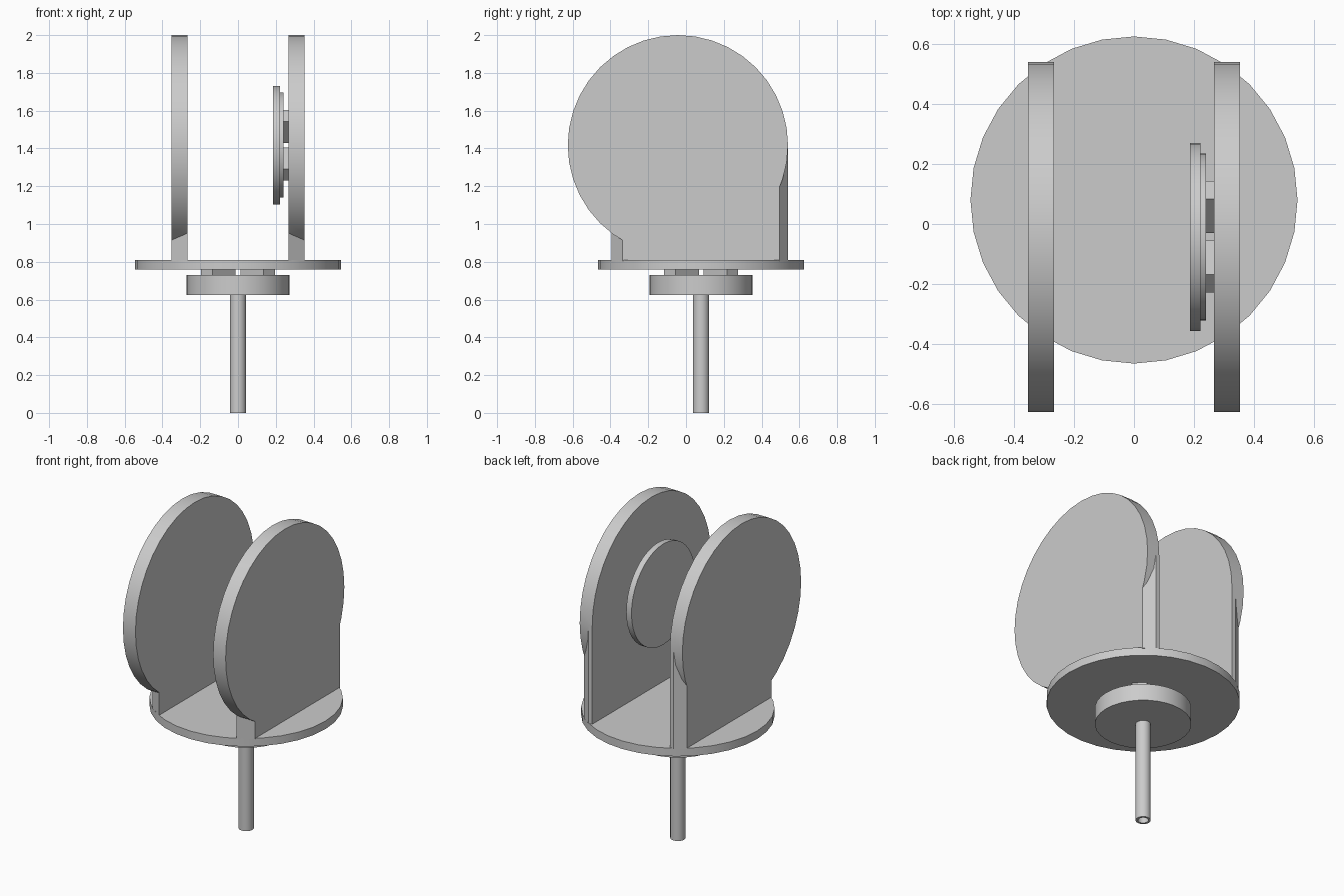
import bpy, bmesh, math
from mathutils import Matrix, Vector

cube = bpy.data.objects.get("Cube")
if cube:
    bpy.data.objects.remove(cube, do_unlink=True)

# One grey for every part
grey = bpy.data.materials.new("plain_grey")
grey.use_nodes = True
colour = (0.6, 0.6, 0.6, 1)
grey.diffuse_color = colour
grey.node_tree.nodes["Principled BSDF"].inputs["Base Color"].default_value = colour

BASE_Y, BASE_R = 0.08, 0.545
DISC_Y, DISC_Z, DISC_R = -0.043, 1.417, 0.583
PLATE_IN, PLATE_OUT = 0.267, 0.353
SIDEWAYS = Matrix.Rotation(math.radians(90), 4, "Y")


def finish(name, bm):
    bmesh.ops.recalc_face_normals(bm, faces=bm.faces)
    mesh = bpy.data.meshes.new(name)
    bm.to_mesh(mesh)
    bm.free()
    mesh.materials.append(grey)
    obj = bpy.data.objects.new(name, mesh)
    bpy.context.collection.objects.link(obj)
    return obj


def smooth(obj):
    bpy.ops.object.select_all(action="DESELECT")
    obj.select_set(True)
    bpy.context.view_layer.objects.active = obj
    bpy.ops.object.shade_smooth_by_angle(angle=math.radians(30))


def upright_disc(name, y, radius, low, high, sides=32):
    bm = bmesh.new()
    bmesh.ops.create_cone(
        bm, cap_ends=True, segments=sides, radius1=radius, radius2=radius,
        depth=high - low, matrix=Matrix.Translation((0, y, (low + high) / 2)))
    return finish(name, bm)


def side_disc(name, radius, x1, x2, sides=40):
    bm = bmesh.new()
    place = Matrix.Translation(((x1 + x2) / 2, DISC_Y, DISC_Z)) @ SIDEWAYS
    bmesh.ops.create_cone(bm, cap_ends=True, segments=sides, radius1=radius,
                          radius2=radius, depth=abs(x2 - x1), matrix=place)
    return finish(name, bm)


def prism(name, outline, low, high):
    bm = bmesh.new()
    face = bm.faces.new([bm.verts.new((x, y, low)) for x, y in outline])
    new = bmesh.ops.extrude_face_region(bm, geom=[face])["geom"]
    verts = [v for v in new if isinstance(v, bmesh.types.BMVert)]
    bmesh.ops.translate(bm, verts=verts, vec=Vector((0, 0, high - low)))
    return finish(name, bm)


def mount_arms(name, length, width, thickness, place):
    """Four spacer arms crossing in an X."""
    bm = bmesh.new()
    for i in range(4):
        turn = Matrix.Rotation(math.radians(45 + 90 * i), 4, "Z")
        shift = Matrix.Translation((length / 2 + 0.03, 0, 0))
        size = Matrix.Diagonal((length - 0.06, width, thickness, 1))
        bmesh.ops.create_cube(bm, size=1, matrix=place @ turn @ shift @ size)
    return finish(name, bm)


# Base disc and the hub beneath it
smooth(upright_disc("base_disc", BASE_Y, BASE_R, 0.76, 0.81))
smooth(upright_disc("lower_hub", BASE_Y, 0.272, 0.625, 0.73))
mount_arms("lower_hub_arms", 0.235, 0.085, 0.03,
           Matrix.Translation((0, BASE_Y, 0.745)))

# Hollow shaft: a wall profile spun around the axis
bm = bmesh.new()
wall = [(0.043, 0.63), (0.043, 0), (0.03, 0), (0.03, 0.62)]
verts = [bm.verts.new((r, BASE_Y, z)) for r, z in wall]
edges = [bm.edges.new(pair) for pair in zip(verts, verts[1:])]
bmesh.ops.spin(bm, geom=verts + edges, cent=(0, BASE_Y, 0), axis=(0, 0, 1),
               angle=math.tau, steps=24, use_merge=True)
bmesh.ops.remove_doubles(bm, verts=bm.verts, dist=0.0001)
smooth(finish("hollow_shaft", bm))


# Round side plates, each joined to an upright trimmed by the base rim
def rim(x):
    return math.sqrt(BASE_R ** 2 - x ** 2)


back = DISC_Y + DISC_R
corner = math.sqrt(BASE_R ** 2 - (back - BASE_Y) ** 2)
foot = [(PLATE_IN, BASE_Y - rim(PLATE_IN)), (PLATE_OUT, BASE_Y - rim(PLATE_OUT)),
        (PLATE_OUT, BASE_Y + rim(PLATE_OUT)), (corner, back), (PLATE_IN, back)]
for side, sign in (("left", 1), ("right", -1)):
    plate = side_disc(side + "_plate", DISC_R, sign * PLATE_IN, sign * PLATE_OUT)
    upright = prism(side + "_upright", [(sign * x, y) for x, y in foot], 0.805, DISC_Z)
    upright.hide_render = True
    join = plate.modifiers.new("join", "BOOLEAN")
    join.operation, join.solver, join.object = "UNION", "EXACT", upright
    bpy.context.view_layer.objects.active = plate
    bpy.ops.object.modifier_apply(modifier=join.name)
    bpy.data.objects.remove(upright, do_unlink=True)
    smooth(plate)

# Small wheel on the inner face of the left plate
smooth(side_disc("wheel_face", 0.313, 0.186, 0.222))
smooth(side_disc("wheel_back", 0.278, 0.222, 0.24))
mount_arms("wheel_arms", 0.22, 0.085, 0.028,
           Matrix.Translation((0.253, DISC_Y, DISC_Z)) @ SIDEWAYS)
